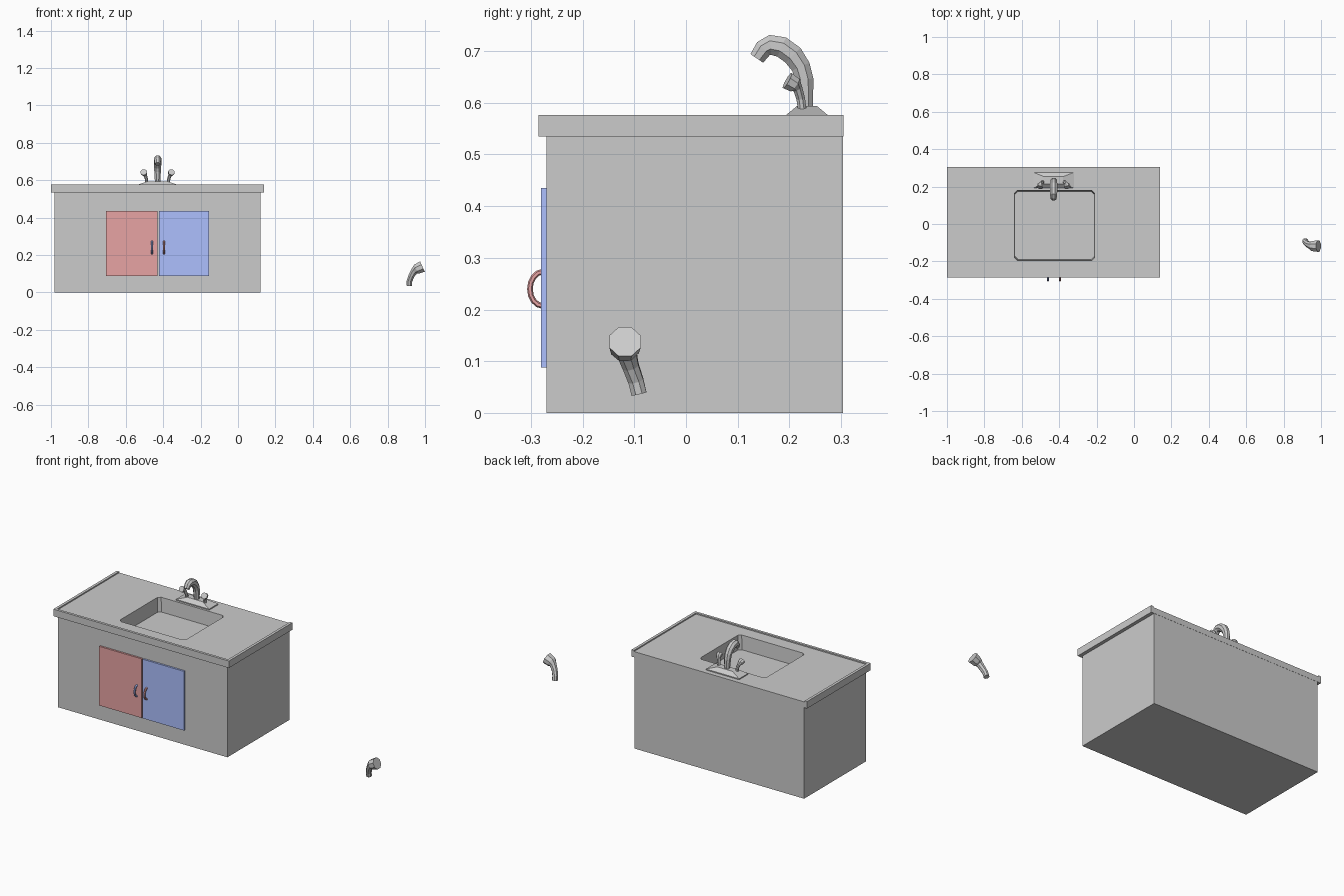
import bpy, bmesh, math
from mathutils import Vector

if "Cube" in bpy.data.objects:
    bpy.data.objects.remove(bpy.data.objects["Cube"])


def material(name, color):
    m = bpy.data.materials.new(name)
    m.diffuse_color = color
    m.use_nodes = True
    m.node_tree.nodes["Principled BSDF"].inputs["Base Color"].default_value = m.diffuse_color
    return m


def loft(name, rings, mat=None):
    """Closed solid skinned through rings that share a point count."""
    bm = bmesh.new()
    loops = [[bm.verts.new(p) for p in ring] for ring in rings]
    n = len(loops[0])
    for a, b in zip(loops, loops[1:]):
        for i in range(n):
            j = (i + 1) % n
            bm.faces.new((a[i], a[j], b[j], b[i]))
    bm.faces.new(loops[0])
    bm.faces.new(loops[-1])
    bmesh.ops.recalc_face_normals(bm, faces=bm.faces[:])
    me = bpy.data.meshes.new(name)
    bm.to_mesh(me)
    bm.free()
    ob = bpy.data.objects.new(name, me)
    bpy.context.collection.objects.link(ob)
    if mat:
        me.materials.append(mat)
    return ob


def rect(x0, x1, y0, y1, z, c=0.0):
    """Horizontal rectangle, with cut corners when c > 0."""
    if c == 0:
        return [(x0, y0, z), (x1, y0, z), (x1, y1, z), (x0, y1, z)]
    return [(x0 + c, y0, z), (x1 - c, y0, z), (x1, y0 + c, z), (x1, y1 - c, z),
            (x1 - c, y1, z), (x0 + c, y1, z), (x0, y1 - c, z), (x0, y0 + c, z)]


def box(name, x0, x1, y0, y1, z0, z1, mat=None):
    return loft(name, [rect(x0, x1, y0, y1, z0), rect(x0, x1, y0, y1, z1)], mat)


def tube(name, path, ref, sides=8, mat=None):
    """Faceted pipe along (x, y, z, radius) stations."""
    pts = [Vector(p[:3]) for p in path]
    rings = []
    for i, p in enumerate(pts):
        t = (pts[min(i + 1, len(pts) - 1)] - pts[max(i - 1, 0)]).normalized()
        u = (Vector(ref) - t * t.dot(Vector(ref))).normalized()
        v = t.cross(u)
        angles = [2 * math.pi * (k + 0.5) / sides for k in range(sides)]
        rings.append([p + path[i][3] * (u * math.cos(a) + v * math.sin(a)) for a in angles])
    return loft(name, rings, mat)


red = material("red", (0.8, 0.37, 0.37, 1))
blue = material("blue", (0.42, 0.53, 1.0, 1))

# Cabinet and countertop, both cut by the basin shape
cabinet = box("cabinet", -0.98, 0.12, -0.27, 0.304, 0, 0.535)
counter = box("countertop", -0.984, 0.124, -0.27, 0.305, 0.535, 0.569)
basin = loft("basin_cutter", [rect(-0.635, -0.215, -0.19, 0.175, 0.485, 0.015),
                              rect(-0.641, -0.209, -0.196, 0.181, 0.60, 0.015)])
basin.hide_render = True
basin.hide_viewport = True
for ob in (cabinet, counter):
    mod = ob.modifiers.new("basin", "BOOLEAN")
    mod.operation = "DIFFERENCE"
    mod.solver = "EXACT"
    mod.object = basin

# Raised trim on the left, right and front edges
box("trim_left", -1.0, -0.984, -0.27, 0.305, 0.535, 0.576)
box("trim_right", 0.124, 0.14, -0.27, 0.305, 0.535, 0.576)
box("trim_front", -1.0, 0.14, -0.285, -0.27, 0.535, 0.576)

# Doors with arched pulls
box("door_left", -0.705, -0.43, -0.281, -0.27, 0.088, 0.435, red)
box("door_right", -0.422, -0.155, -0.281, -0.27, 0.088, 0.435, blue)
for side, x, mat in (("left", -0.46, blue), ("right", -0.396, red)):
    arc = []
    for k in range(9):
        a = math.pi * k / 8
        arc.append((x, -0.277 - 0.025 * math.sin(a), 0.24 - 0.033 * math.cos(a), 0.0055))
    tube("pull_" + side, arc, (1, 0, 0), 6, mat)

# Faucet base and curved spout
CX = -0.43
loft("faucet_base", [rect(CX - 0.108, CX + 0.108, 0.192, 0.276, 0.566),
                     rect(CX - 0.108, CX + 0.108, 0.192, 0.276, 0.575),
                     rect(CX - 0.05, CX + 0.05, 0.215, 0.253, 0.594)])
spout = [(0.232, 0.585, 0.015), (0.229, 0.645, 0.019), (0.222, 0.67, 0.02),
         (0.207, 0.692, 0.022), (0.185, 0.708, 0.022), (0.163, 0.712, 0.021),
         (0.15, 0.705, 0.019), (0.137, 0.686, 0.016)]
tube("spout", [(CX, y, z, r) for y, z, r in spout], (1, 0, 0))

# Pair of tap levers mirrored about the spout
lever = [(0.058, 0.226, 0.578, 0.009), (0.06, 0.222, 0.608, 0.009),
         (0.067, 0.216, 0.628, 0.010), (0.071, 0.210, 0.635, 0.016),
         (0.074, 0.196, 0.643, 0.018)]
for side, s in (("left", -1), ("right", 1)):
    tube("tap_lever_" + side, [(CX + s * x, y, z, r) for x, y, z, r in lever], (1, 0, 0))

# Loose lever lying away from the cabinet
tube("loose_lever", [(0.915, -0.091, 0.037, 0.016), (0.917, -0.097, 0.062, 0.016),
                     (0.928, -0.107, 0.09, 0.017), (0.943, -0.114, 0.114, 0.020),
                     (0.955, -0.118, 0.124, 0.029), (0.986, -0.118, 0.138, 0.033)], (0, 1, 0))
